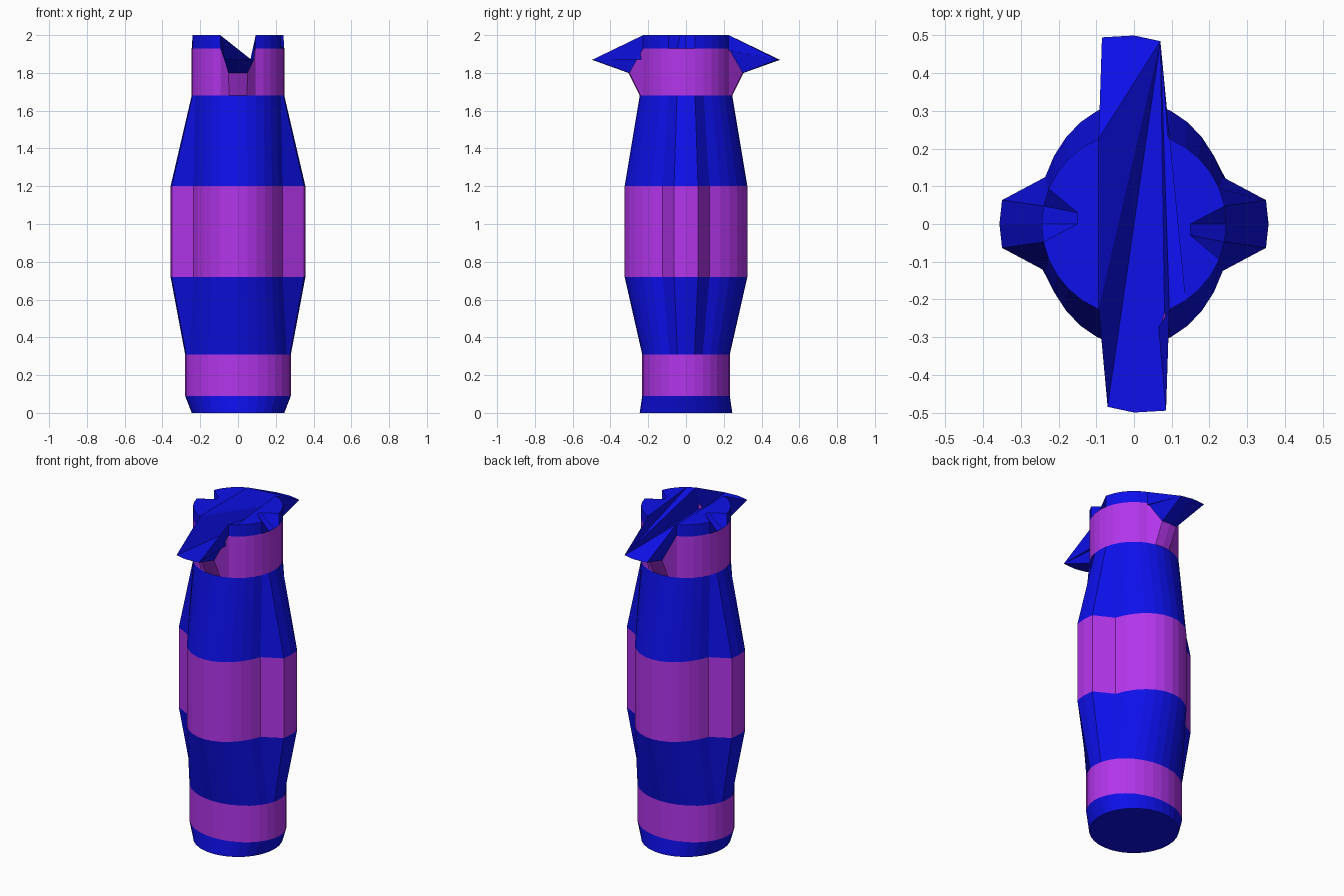
import bpy, bmesh
from math import cos, sin, tau

if "Cube" in bpy.data.objects:
    bpy.data.objects.remove(bpy.data.objects["Cube"])

N = 32  # sides of every ring; index 0 = +x, 8 = +y (back), 24 = -y (front)


def material(name, rgb):
    m = bpy.data.materials.new(name)
    m.diffuse_color = (*rgb, 1)
    m.use_nodes = True
    m.node_tree.nodes["Principled BSDF"].inputs["Base Color"].default_value = m.diffuse_color
    return m


def ring(rx, ry, z, changes=None):
    """Elliptical ring; changes {index: (x, y, z)} are repeated turned by 180 degrees."""
    pts = [(rx * cos(tau * i / N), ry * sin(tau * i / N), z) for i in range(N)]
    for i, (x, y, h) in (changes or {}).items():
        pts[i % N] = (x, y, h)
        pts[(i + N // 2) % N] = (-x, -y, h)
    return pts


def side_rib(z):
    y = 0.325 * sin(tau / N)
    return {-1: (0.35, -y, z), 0: (0.357, 0, z), 1: (0.35, y, z)}


# Throat under the beaks, beak tips, and small notches in the side of the rim
throat = {23: (-0.05, -0.30, 1.80), 24: (0, -0.305, 1.80), 25: (0.05, -0.30, 1.80)}
rim = {23: (-0.07, -0.485, 1.87), 24: (0, -0.5, 1.87), 25: (0.085, -0.495, 1.87),
       0: (0.15, 0, 2.0), -1: (0.15, -0.03, 2.0)}

# Rings from base to rim
rings = [
    ring(0.245, 0.245, 0),
    ring(0.28, 0.232, 0.09),
    ring(0.28, 0.232, 0.31),
    ring(0.255, 0.325, 0.72, side_rib(0.72)),
    ring(0.255, 0.325, 1.20, side_rib(1.20)),
    ring(0.245, 0.245, 1.68),
    ring(0.245, 0.245, 1.93, throat),
    ring(0.245, 0.245, 2.0, rim),
]

# Banded body: alternate blue and purple between rings
bm = bmesh.new()
loops = [[bm.verts.new(p) for p in r] for r in rings]
for band, (low, high) in enumerate(zip(loops, loops[1:])):
    for i in range(N):
        j = (i + 1) % N
        f = bm.faces.new((low[i], low[j], high[j], high[i]))
        f.material_index = band % 2
bm.faces.new(loops[0][::-1])

# Top: two flat side areas, and a sloping channel fanned from the back beak's corner
top = loops[-1]
bm.faces.new([top[i % N] for i in range(27, N + 7)])
bm.faces.new([top[i] for i in range(10, 23)])
fan = [27, 6]
for a, b in [(27, 6), (26, 27), (25, 26), (24, 25), (23, 24), (22, 23), (10, 22), (9, 10), (8, 9)]:
    bm.faces.new((top[7], top[a], top[b]))

mesh = bpy.data.meshes.new("banded_body")
bm.to_mesh(mesh)
bm.free()
mesh.materials.append(material("blue", (0.004, 0.005, 0.82)))
mesh.materials.append(material("purple", (0.45, 0.036, 0.83)))
body = bpy.data.objects.new("banded_body", mesh)
bpy.context.collection.objects.link(body)
